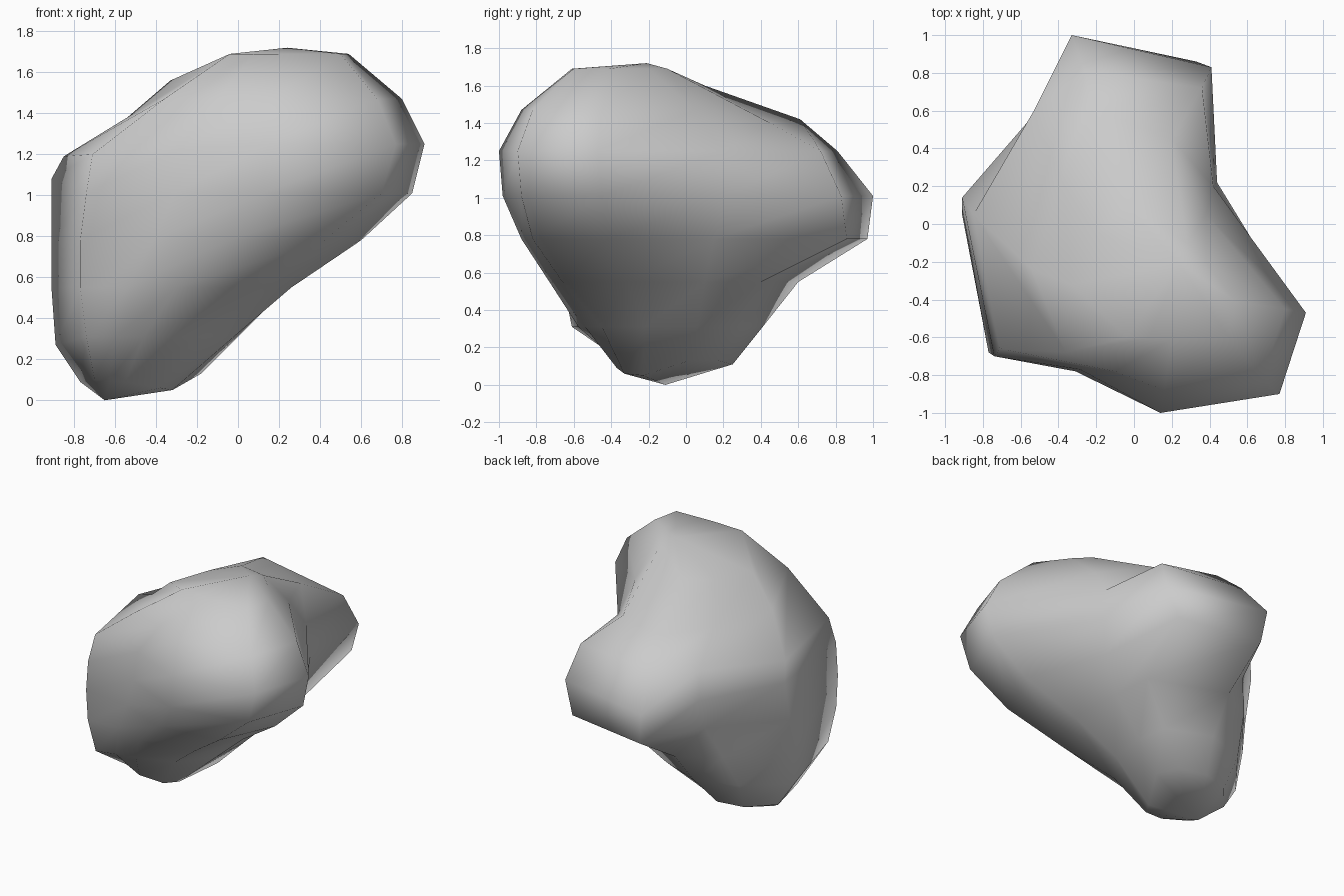
import bpy, bmesh

# Horizontal cross-sections, counter-clockwise from the right-hand hollow:
# hollow, back right, back, back left, left, front left, front, front right, right
# (a third number overrides the section height at that point)
sections = {
    0.31: [(0, .06), (-.03, .28), (-.35, .41), (-.65, .31), (-.89, 0, .27),
           (-.74, -.61), (-.46, -.54), (-.2, -.45), (-.02, -.22)],
    0.55: [(.24, .1), (.22, .4), (-.33, .60), (-.60, .43), (-.91, .05),
           (-.77, -.66), (-.3, -.73), (.1, -.66), (.26, -.31)],
    0.78: [(.39, .15), (.33, .86), (-.3, .97), (-.52, .52), (-.91, .08),
           (-.77, -.68), (-.05, -.88), (.42, -.82), (.6, -.42)],
    1.01: [(.44, .22), (.41, .83), (-.33, 1), (-.52, .59), (-.91, .14, 1.08),
           (-.74, -.7), (.12, -.98), (.70, -.88), (.85, -.45)],
    1.25: [(.42, .2), (.36, .72), (-.26, .81), (-.53, .6, 1.24), (-.85, .05, 1.19),
           (-.71, -.66, 1.2), (.14, -1), (.77, -.9), (.91, -.47)],
    1.47: [(.38, .05), (.2, .45, 1.4), (-.22, .61, 1.42), (-.38, .22, 1.38),
           (-.54, -.24, 1.38), (-.36, -.68), (.16, -.88), (.68, -.82), (.8, -.45)],
    1.69: [(.38, -.2), (.28, -.1), (-.04, .1, 1.60), (-.2, -.05, 1.58),
           (-.33, -.32, 1.56), (-.04, -.6), (.2, -.61), (.5, -.6), (.54, -.41)],
}

# Outline of the foot just above the ground
foot = [(-.18, .02, .13), (-.26, .17, .13), (-.43, .25, .11), (-.62, .2, .1),
        (-.77, .02, .09), (-.7, -.3, .1), (-.55, -.37, .09), (-.38, -.33, .06),
        (-.32, -.23, .05)]

bm = bmesh.new()
rings = []
for z, pts in [(.09, foot)] + list(sections.items()):
    pts = [(*p, z)[:3] for p in pts]
    # Shallow notch halfway along the front
    a, b = pts[5], pts[6]
    notch = [(p + q) / 2 for p, q in zip(a, b)]
    if .5 < z < 1.3:
        notch[1] += .06
    pts.insert(6, notch)
    rings.append([bm.verts.new(p) for p in pts])

# Skin between neighbouring sections
for low, high in zip(rings, rings[1:]):
    for i in range(len(low)):
        j = (i + 1) % len(low)
        bm.faces.new((low[i], low[j], high[j], high[i]))

# Close the foot and the crown with fans
for ring, tip in ((rings[0], (-.65, -.11, 0)), (rings[-1], (.24, -.21, 1.72))):
    centre = bm.verts.new(tip)
    for i in range(len(ring)):
        bm.faces.new((ring[i], ring[(i + 1) % len(ring)], centre))

bmesh.ops.recalc_face_normals(bm, faces=bm.faces)
for f in bm.faces:
    f.smooth = True
mesh = bpy.data.meshes.new("rock")
bm.to_mesh(mesh)
bm.free()
rock = bpy.data.objects.new("rock", mesh)
bpy.context.collection.objects.link(rock)
